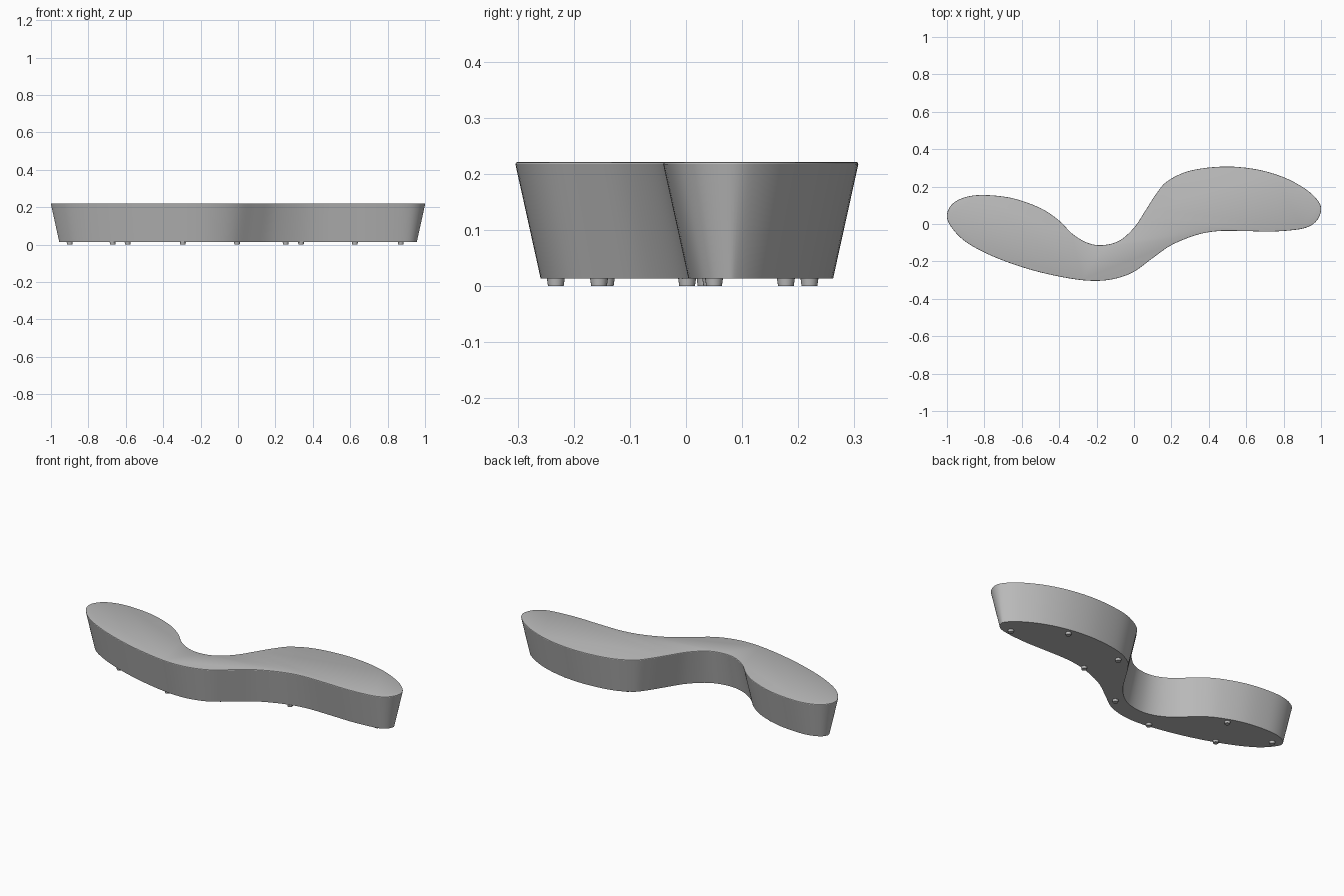
import bpy
import bmesh
import math
from mathutils import Vector

cube = bpy.data.objects.get("Cube")
if cube:
    bpy.data.objects.remove(cube, do_unlink=True)


def make_material(name, colour):
    mat = bpy.data.materials.new(name)
    mat.use_nodes = True
    mat.diffuse_color = colour
    mat.node_tree.nodes["Principled BSDF"].inputs["Base Color"].default_value = colour
    return mat


def add_object(name, bm, mat):
    bmesh.ops.recalc_face_normals(bm, faces=bm.faces[:])
    mesh = bpy.data.meshes.new(name)
    bm.to_mesh(mesh)
    bm.free()
    mesh.materials.append(mat)
    obj = bpy.data.objects.new(name, mesh)
    bpy.context.collection.objects.link(obj)
    bpy.ops.object.select_all(action="DESELECT")
    obj.select_set(True)
    bpy.context.view_layer.objects.active = obj
    bpy.ops.object.shade_smooth_by_angle(angle=math.radians(30))
    return obj


def smooth_loop(points, steps):
    """Closed spline through the control points."""
    pts = [Vector(p) for p in points]
    count = len(pts)
    result = []
    for i in range(count):
        a, b, c, d = (pts[(i + k) % count] for k in (-1, 0, 1, 2))
        for s in range(steps):
            t = s / steps
            result.append(0.5 * (2 * b + (c - a) * t
                                 + (2 * a - 5 * b + 4 * c - d) * t * t
                                 + (3 * b - a - 3 * c + d) * t ** 3))
    return result


def inset_loop(loop, distance):
    """Move a clockwise loop inward along its normals."""
    result = []
    for i, p in enumerate(loop):
        tangent = (loop[(i + 1) % len(loop)] - loop[i - 1]).normalized()
        result.append(p + distance * Vector((tangent.y, -tangent.x)))
    return result


grey = make_material("warm_free_grey", (0.5, 0.5, 0.5, 1))

# Winding seat outline, clockwise from the right-hand tip
outline = [
    (-1, .05), (-.97, .108), (-.9, .144), (-.8, .155), (-.65, .138),
    (-.5, .085), (-.4, .018), (-.33, -.052), (-.25, -.1), (-.17, -.113),
    (-.08, -.09), (0, -.02), (.06, .07), (.12, .163), (.18, .23),
    (.3, .285), (.48, .307), (.65, .293), (.8, .25), (.92, .185),
    (.985, .122), (1, .07), (.97, .01), (.9, -.025), (.75, -.04),
    (.6, -.038), (.45, -.038), (.33, -.06), (.2, -.113), (.1, -.182),
    (0, -.255), (-.1, -.292), (-.21, -.304), (-.35, -.29), (-.55, -.245),
    (-.75, -.175), (-.9, -.095), (-.98, -.012),
]
rim = smooth_loop(outline, 6)

# Tapered body with a softened top edge: (inset, height) rings
bm = bmesh.new()
rings = []
for inset, z in [(.045, .013), (0, .217), (.001, .22), (.004, .221)]:
    rings.append([bm.verts.new((p.x, p.y, z)) for p in inset_loop(rim, inset)])
for low, high in zip(rings, rings[1:]):
    for i in range(len(low)):
        bm.faces.new((low[i - 1], low[i], high[i], high[i - 1]))
bm.faces.new(rings[0])
bm.faces.new(rings[-1])
add_object("bench_body", bm, grey)

# Small round feet under the body
feet = [(-.9, .035), (-.67, -.143), (-.59, .045), (-.295, -.232), (-.005, -.155),
        (.255, .178), (.337, .002), (.625, .22), (.87, .05)]
for number, (x, y) in enumerate(feet, 1):
    bm = bmesh.new()
    bmesh.ops.create_cone(bm, cap_ends=True, segments=20, radius1=.014,
                          radius2=.016, depth=.014)
    bmesh.ops.translate(bm, vec=(x, y, .007), verts=bm.verts[:])
    add_object(f"foot_{number}", bm, grey)
